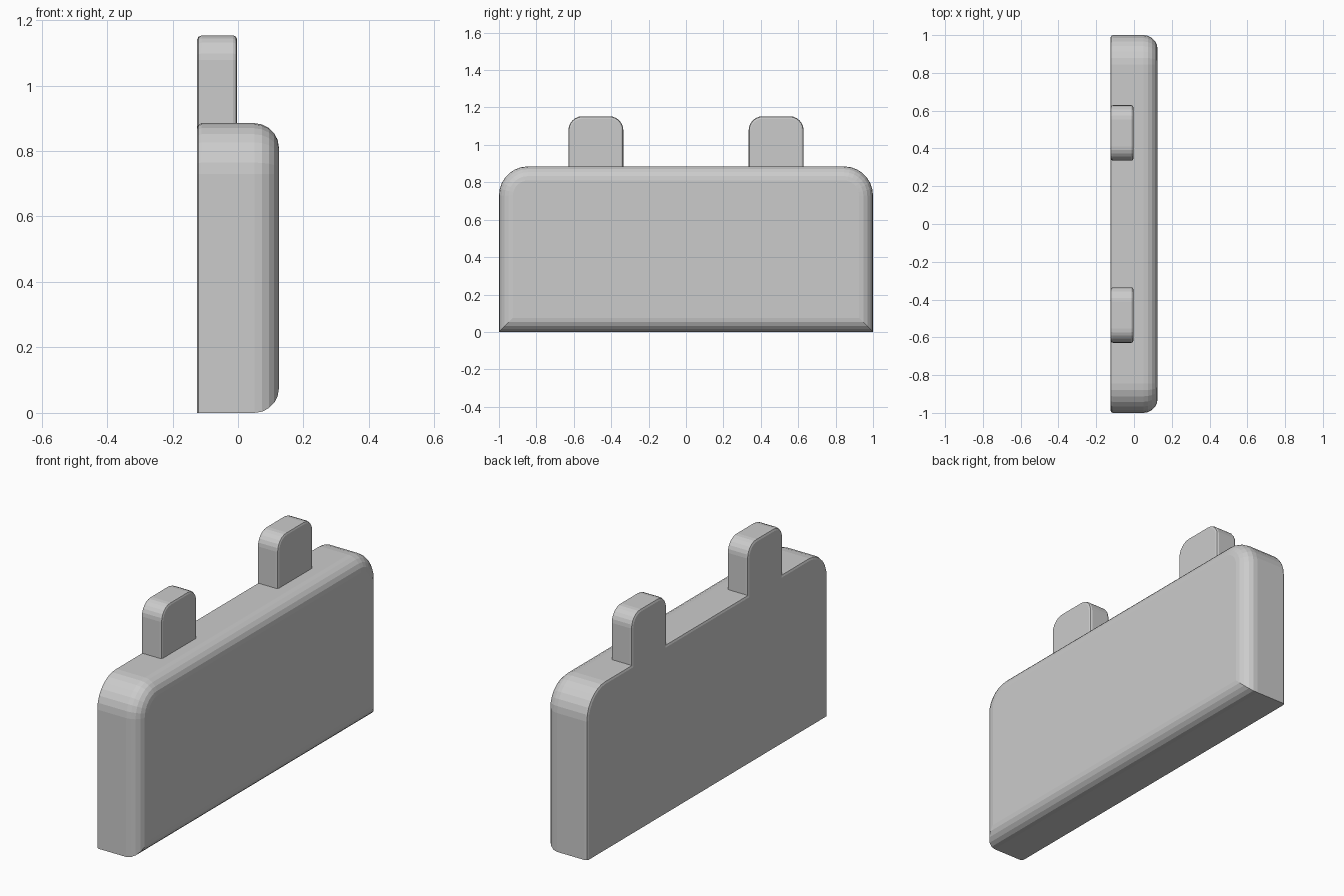
import bpy, bmesh, math

if "Cube" in bpy.data.objects:
    bpy.data.objects.remove(bpy.data.objects["Cube"])


def outline(y0, y1, z0, z1, r, d, dz, seg):
    """Round-topped, square-bottomed outline, inset by d (dz at the bottom)."""
    y0, y1, z0, z1, r = y0 + d, y1 - d, z0 + dz, z1 - d, r - d
    pts = [(y0, z0), (y1, z0)]
    for cy, start in ((y1 - r, 0), (y0 + r, 90)):
        for i in range(seg + 1):
            a = math.radians(start + 90 * i / seg)
            pts.append((cy + r * math.cos(a), z1 - r + r * math.sin(a)))
    return pts


def loft(name, y0, y1, z0, z1, r, sections, seg):
    """Skin outlines along x; each section is (x, inset, bottom inset)."""
    bm = bmesh.new()
    rings = [[bm.verts.new((x, y, z)) for y, z in outline(y0, y1, z0, z1, r, d, dz, seg)]
             for x, d, dz in sections]
    n = len(rings[0])
    for a, b in zip(rings, rings[1:]):
        for i in range(n):
            j = (i + 1) % n
            bm.faces.new((a[i], a[j], b[j], b[i]))
    bm.faces.new(rings[0][::-1])
    bm.faces.new(rings[-1])
    bmesh.ops.recalc_face_normals(bm, faces=bm.faces[:])
    me = bpy.data.meshes.new(name)
    bm.to_mesh(me)
    bm.free()
    ob = bpy.data.objects.new(name, me)
    bpy.context.collection.objects.link(ob)
    return ob


def fillet(x, r, side, steps, bottom):
    """Quarter-round sections ending at x, on the + or - side."""
    out = []
    for i in range(steps + 1):
        a = math.pi / 2 * i / steps
        d = r * (1 - math.cos(a))
        out.append((x - side * r * (1 - math.sin(a)), d, d * bottom))
    return out if side > 0 else out[::-1]


# Main slab: small back edge, large front fillet that also runs along the bottom
BACK = 0.014
loft("body", -1, 1, 0, 0.885, 0.155,
     fillet(-0.125, BACK, -1, 2, 0) + fillet(0.125, 0.075, 1, 5, 1), 7)

# Two upright tabs, flush with the back face
for side, name in ((-1, "tab_left"), (1, "tab_right")):
    c = side * 0.482
    loft(name, c - 0.147, c + 0.147, 0.885 - BACK, 1.153, 0.075,
         fillet(-0.125, BACK, -1, 2, 0) + fillet(-0.003, 0.012, 1, 2, 0), 6)
